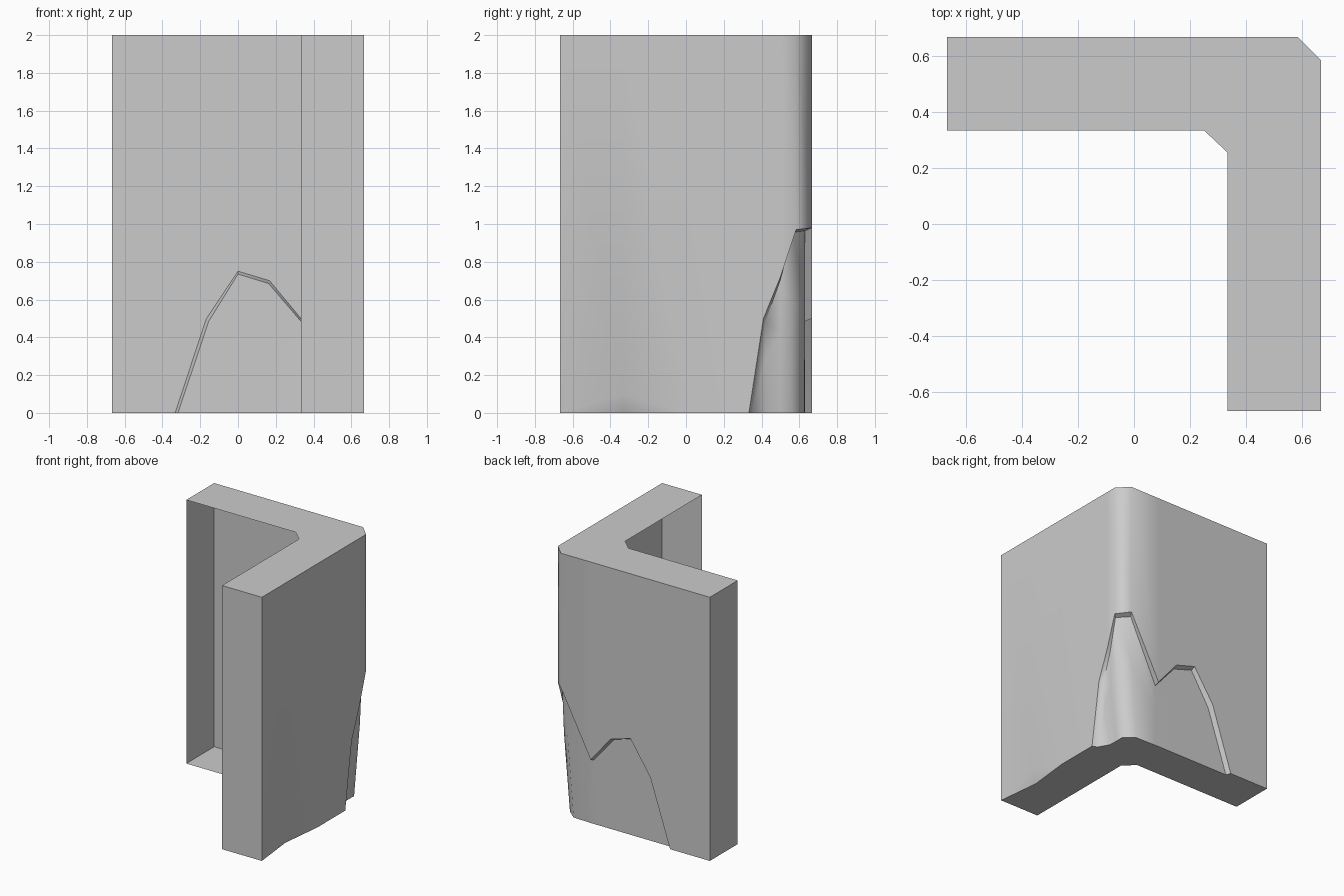
import bpy, bmesh, math

if "Cube" in bpy.data.objects:
    bpy.data.objects.remove(bpy.data.objects["Cube"])

H = 2.0
A, B = 0.667, 0.333          # outer half size, inner wall line

# outer skin, walked round the bend: (x, y, height of the lower edge)
skin = [(-A, A, 0),
        (-B, A, 0), (-.167, A, .5), (0, A, .75), (.167, A, .7), (B, A, .5),
        (.583, A, .98), (A, .583, .97), (A, .5, .72), (A, .41, .5), (A, B, 0),
        (A, 0, 0), (A, -B, .1), (A, -A, 0)]
# broken patch, one column per skin point 1..10: (x, y) at rim, middle and foot
Y = .631
core = [[(-.318, Y)] * 3,
        [(-.155, Y)] * 3,
        [(0, Y)] * 3,
        [(.162, Y)] * 3,
        [(B, Y)] * 3,
        [(.56, Y), (.55, Y), (.505, Y - .005)],
        [(.645, .565), (.635, .555), (.582, .56)],
        [(.64, .5), (.632, .5), (.58, .5)],
        [(.637, .42), (.622, .42), (.585, .425)],
        [(.63, .348)] * 3]
inner = [(B, -A), (B, .255), (.25, B), (-A, B)]

bm = bmesh.new()
cache = {}


def vert(x, y, z):
    key = (round(x, 4), round(y, 4), round(z, 4))
    if key not in cache:
        cache[key] = bm.verts.new(key)
    return cache[key]


def face(*pts):
    vs = list(dict.fromkeys(vert(*p) for p in pts))
    if len(vs) > 2:
        bm.faces.new(vs)


# outer walls above the broken line
for (x0, y0, z0), (x1, y1, z1) in zip(skin, skin[1:]):
    face((x0, y0, z0), (x0, y0, H), (x1, y1, H), (x1, y1, z1))

# recessed patch: rim, upper panel, lower panel
cols = []
for (x, y, z), (rim, mid, foot) in zip(skin[1:11], core):
    top = max(z - .015, 0)
    cols.append([(x, y, z), (*rim, top), (*mid, top * .6), (*foot, 0)])
for a, b in zip(cols, cols[1:]):
    for k in range(3):
        face(a[k + 1], a[k], b[k], b[k + 1])

# chipped foot of the side wall
chip = (.63, -B, .0)
face((A, 0, 0), (A, -B, .1), chip)
face((A, -B, .1), (A, -A, 0), chip)

# top, floor and end caps; the inner side stays open
face(*[(x, y, H) for x, y, _ in skin], *[(x, y, H) for x, y in inner])
face(skin[0], skin[1], *[c[3] for c in cols], skin[10], skin[11], chip, skin[13],
     *[(x, y, 0) for x, y in inner])
face((-A, B, 0), (-A, B, H), (-A, A, H), (-A, A, 0))
face((A, -A, 0), (A, -A, H), (B, -A, H), (B, -A, 0))

bmesh.ops.recalc_face_normals(bm, faces=bm.faces)
top = max(bm.faces, key=lambda f: f.calc_center_median().z)
if top.normal.z < 0:
    bmesh.ops.reverse_faces(bm, faces=bm.faces)

mesh = bpy.data.meshes.new("broken_corner_wall")
bm.to_mesh(mesh)
bm.free()
wall = bpy.data.objects.new("broken_corner_wall", mesh)
bpy.context.collection.objects.link(wall)
bpy.context.view_layer.objects.active = wall
wall.select_set(True)
bpy.ops.object.shade_smooth_by_angle(angle=math.radians(50))
